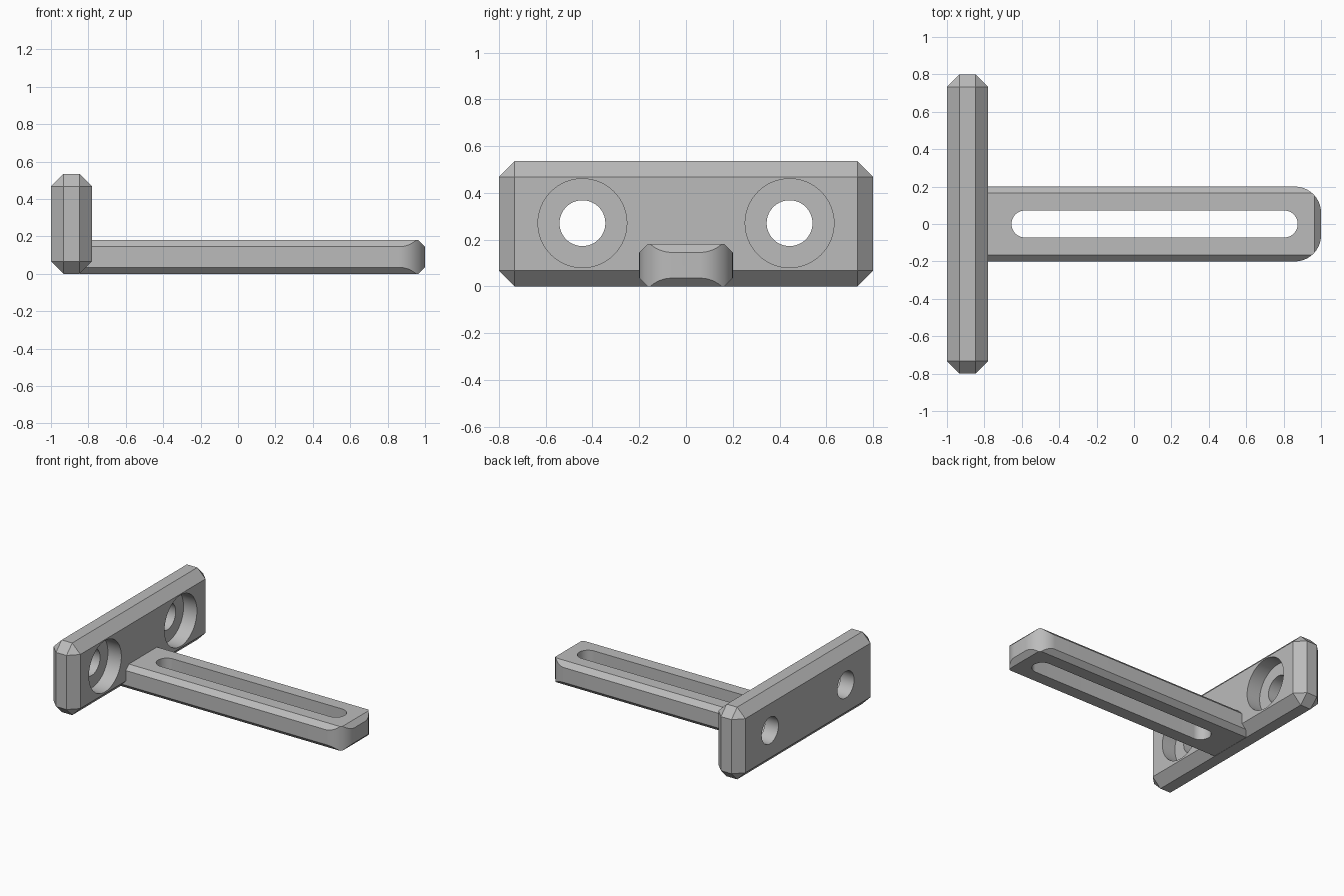
import bpy, bmesh
from mathutils import Matrix

if "Cube" in bpy.data.objects:
    bpy.data.objects.remove(bpy.data.objects["Cube"], do_unlink=True)

grey = bpy.data.materials.new("plain grey")
grey.use_nodes = True
colour = (0.5, 0.5, 0.5, 1)
grey.diffuse_color = colour
grey.node_tree.nodes["Principled BSDF"].inputs["Base Color"].default_value = colour


def make_object(name, bm):
    bmesh.ops.recalc_face_normals(bm, faces=bm.faces)
    mesh = bpy.data.meshes.new(name)
    bm.to_mesh(mesh)
    bm.free()
    mesh.materials.append(grey)
    obj = bpy.data.objects.new(name, mesh)
    bpy.context.collection.objects.link(obj)
    return obj


def block(name, low, high, chamfer=0, edge_rule=lambda d: True, segments=1):
    """Box between two corners; edges whose direction passes the rule are bevelled."""
    bm = bmesh.new()
    bmesh.ops.create_cube(bm, size=1)
    for v in bm.verts:
        v.co = [l + (c + 0.5) * (h - l) for c, l, h in zip(v.co, low, high)]
    if chamfer:
        edges = [e for e in bm.edges if edge_rule(e.verts[0].co - e.verts[1].co)]
        bmesh.ops.bevel(bm, geom=edges, offset=chamfer, segments=segments,
                        profile=0.5, affect='EDGES')
    return make_object(name, bm)


def drill(name, radius, x0, x1, y, z):
    """Cylinder along x, used as a cutter."""
    bm = bmesh.new()
    place = Matrix.Translation(((x0 + x1) / 2, y, z)) @ Matrix.Rotation(1.5707963, 4, 'Y')
    bmesh.ops.create_cone(bm, cap_ends=True, segments=64, radius1=radius,
                          radius2=radius, depth=x1 - x0, matrix=place)
    return make_object(name, bm)


def combine(target, cutter, operation='DIFFERENCE'):
    bpy.ops.object.select_all(action='DESELECT')
    bpy.context.view_layer.objects.active = target
    target.select_set(True)
    mod = target.modifiers.new("cut", 'BOOLEAN')
    mod.operation = operation
    mod.solver = 'EXACT'
    mod.object = cutter
    bpy.ops.object.modifier_apply(modifier=mod.name)
    bpy.data.objects.remove(cutter, do_unlink=True)


def vertical(d):
    return abs(d.z) > 0.001 and abs(d.x) + abs(d.y) < 0.001


# Mounting plate with two counterbored screw holes
plate = block("mounting_plate", (-1, -0.8, 0), (-0.78, 0.8, 0.535), 0.067)
for side in (-1, 1):
    combine(plate, drill("screw_hole", 0.098, -1.2, -0.6, side * 0.443, 0.27))
    combine(plate, drill("counterbore", 0.19, -0.89, -0.6, side * 0.443, 0.27))

# Arm with chamfered rims, rounded tip corners and a long slot
arm = block("slotted_arm", (-0.88, -0.2, 0), (1, 0.2, 0.18), 0.035,
            lambda d: not vertical(d))
outline = block("arm_outline", (-1.5, -0.2, -0.5), (1, 0.2, 0.5), 0.14, vertical, 16)
combine(arm, outline, 'INTERSECT')
slot = block("slot", (-0.655, -0.072, -0.5), (0.875, 0.072, 0.5), 0.0715, vertical, 16)
combine(arm, slot)

# Smooth the curved walls, keep the chamfers crisp
bpy.ops.object.select_all(action='DESELECT')
for obj in (plate, arm):
    obj.select_set(True)
bpy.context.view_layer.objects.active = plate
bpy.ops.object.shade_smooth_by_angle(angle=0.5)
